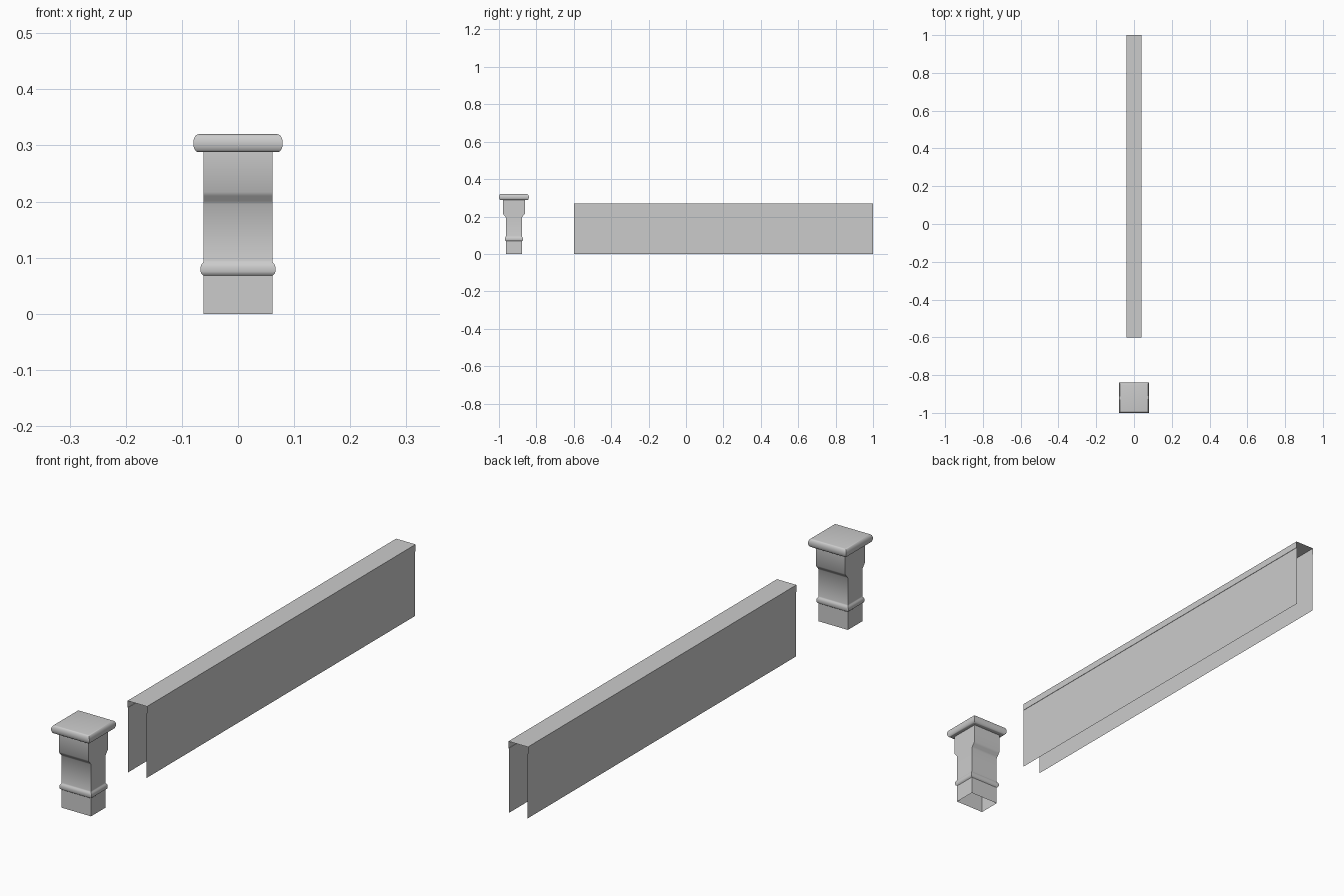
import bpy, bmesh, math

cube = bpy.data.objects.get("Cube")
if cube:
    bpy.data.objects.remove(cube, do_unlink=True)

grey = bpy.data.materials.new("plain grey")
grey.use_nodes = True
colour = (0.6, 0.6, 0.6, 1)
grey.diffuse_color = colour
grey.node_tree.nodes["Principled BSDF"].inputs["Base Color"].default_value = colour


def finish(name, bm, fix_normals=True):
    if fix_normals:
        bmesh.ops.recalc_face_normals(bm, faces=bm.faces)
    mesh = bpy.data.meshes.new(name)
    bm.to_mesh(mesh)
    bm.free()
    mesh.materials.append(grey)
    obj = bpy.data.objects.new(name, mesh)
    bpy.context.collection.objects.link(obj)
    bpy.ops.object.select_all(action='DESELECT')
    obj.select_set(True)
    bpy.context.view_layer.objects.active = obj
    bpy.ops.object.shade_smooth_by_angle(angle=math.radians(40))
    return obj


def rect_loft(name, levels, y):
    """Skin rectangles given as (half x, half y, z); open below, closed on top."""
    bm = bmesh.new()
    rings = [[bm.verts.new((sx * hx, y + sy * hy, z))
              for sx, sy in ((-1, -1), (1, -1), (1, 1), (-1, 1))]
             for hx, hy, z in levels]
    for a, b in zip(rings, rings[1:]):
        for i in range(4):
            j = (i + 1) % 4
            bm.faces.new((a[i], a[j], b[j], b[i]))
    bm.faces.new(rings[-1])
    return finish(name, bm)


def extrude_strip(name, profile, y0, y1):
    """Open sheet following an x, z profile from y0 to y1."""
    bm = bmesh.new()
    a, b = ([bm.verts.new((x, y, z)) for x, z in profile] for y in (y0, y1))
    for i in range(len(profile) - 1):
        bm.faces.new((a[i], a[i + 1], b[i + 1], b[i]))
    return finish(name, bm, fix_normals=False)


# Newel post: slim base, raised collar, flared neck and rounded cap
HX, HY = 0.0612, 0.043
levels = [(HX, HY, 0), (HX, HY, 0.068)]
for out, z in ((0.004, 0.0715), (0.0055, 0.075), (0.0055, 0.083),
               (0.004, 0.088), (0.001, 0.091), (0, 0.095)):
    levels.append((HX + out, HY + out, z))
levels += [(HX, HY, 0.195), (HX, 0.047, 0.201), (HX, 0.055, 0.21),
           (HX, 0.0595, 0.217), (HX, 0.0595, 0.288)]
for i in range(13):
    t = -math.pi / 2 + math.pi * i / 12
    half = 0.0705 + 0.0092 * math.cos(t)
    levels.append((half, half, 0.304 + 0.016 * math.sin(t)))
rect_loft("newel_post", levels, -0.92)

# Rail: folded top channel with a thin side panel on each side
W, STEP = 0.0405, 0.0015
Z_TOP, Z_LIP = 0.27, 0.244
extrude_strip("rail_top_channel",
              [(W - STEP, Z_LIP), (W, Z_LIP), (W, Z_TOP),
               (-W, Z_TOP), (-W, Z_LIP), (STEP - W, Z_LIP)], -0.6, 1)
for name, side in (("left_side_panel", 1), ("right_side_panel", -1)):
    x = side * (W - STEP)
    ends = [(x, 0), (x, Z_LIP)]
    extrude_strip(name, ends if side > 0 else ends[::-1], -0.6, 1)
